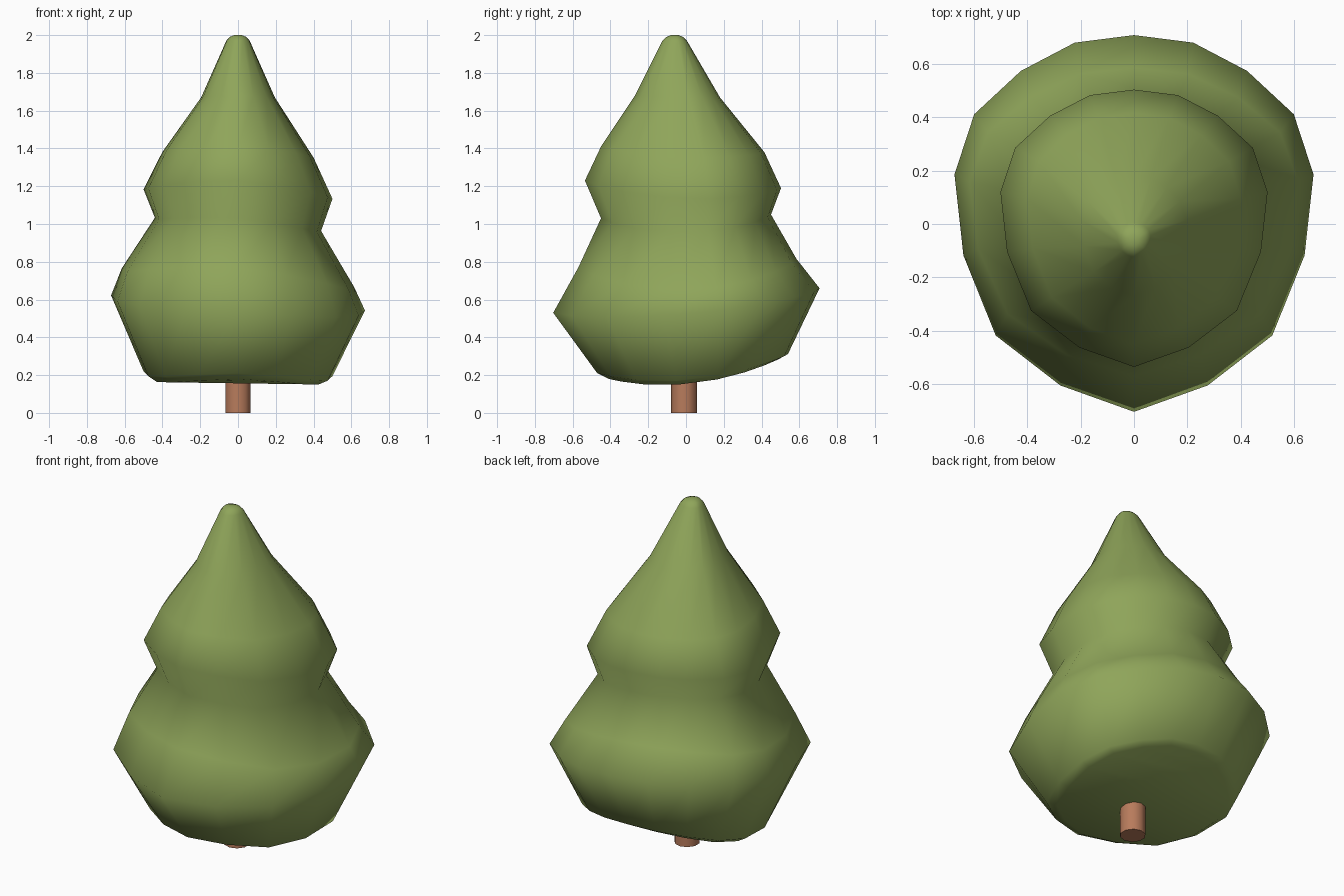
import bpy, bmesh, math

if "Cube" in bpy.data.objects:
    bpy.data.objects.remove(bpy.data.objects["Cube"])


def paint(obj, name, color):
    mat = bpy.data.materials.new(name)
    mat.diffuse_color = color
    mat.use_nodes = True
    mat.node_tree.nodes["Principled BSDF"].inputs["Base Color"].default_value = mat.diffuse_color
    obj.data.materials.append(mat)


# Right half of the 16-sided ring outline, front to back (unit size)
HALF = [(0, -1), (.41, -.86), (.77, -.595), (.95, -.17), (1, .26),
        (.89, .58), (.63, .81), (.33, .96), (0, 1)]
OUTLINE = HALF + [(-x, y) for x, y in HALF[-2:0:-1]]
N = len(OUTLINE)

# Rings: half width, front y, back y, then z at left, right, front, back
RINGS = [
    (.45, -.41, .50, .185, .172, .18, .29),
    (.50, -.47, .54, .215, .19, .21, .312),
    (.672, -.703, .707, .62, .54, .53, .66),
    (.615, -.57, .585, .76, .66, .77, .815),
    (.44, -.45, .45, 1.03, .96, 1.03, 1.05),
    (.50, -.535, .503, 1.18, 1.13, 1.23, 1.19),
    (.40, -.45, .415, 1.38, 1.35, 1.41, 1.38),
    (.195, -.27, .18, 1.67, 1.67, 1.68, 1.67),
    (.062, -.125, .005, 1.97, 1.97, 1.97, 1.97),
    (.045, -.105, -.015, 1.99, 1.99, 1.99, 1.99),
    (.02, -.08, -.04, 2.0, 2.0, 2.0, 2.0),
]

# Foliage: tilted, slightly sagging rings joined into one skin
bm = bmesh.new()
loops = []
for w, yf, yb, zl, zr, zf, zb in RINGS:
    slope = (zb - zf) / 2
    side = (zl + zr) / 2 - .26 * slope
    sag = (zb + zf) / 2 - side
    loops.append([bm.verts.new((u * w, (yf + yb) / 2 + v * (yb - yf) / 2,
                                side + slope * v + sag * v * v + u * (zr - zl) / 2))
                  for u, v in OUTLINE])
for a, b in zip(loops, loops[1:]):
    for i in range(N):
        j = (i + 1) % N
        bm.faces.new((a[i], a[j], b[j], b[i]))

# Underside as cross strips, top as a single cap
low = loops[0]
for i in range(N // 2):
    strip = [low[i], low[i + 1], low[N - i - 1], low[(N - i) % N]]
    bm.faces.new(list(dict.fromkeys(strip)))
bm.faces.new(loops[-1])
bmesh.ops.recalc_face_normals(bm, faces=bm.faces[:])
mesh = bpy.data.meshes.new("foliage")
bm.to_mesh(mesh)
bm.free()
foliage = bpy.data.objects.new("foliage", mesh)
bpy.context.collection.objects.link(foliage)
for p in mesh.polygons:
    p.use_smooth = True
paint(foliage, "leaf_green", (.275, .376, .102, 1))

# Trunk
bpy.ops.mesh.primitive_cylinder_add(vertices=10, radius=.069, depth=.24,
                                    location=(0, -.01, .12))
trunk = bpy.context.object
trunk.name = "trunk"
bpy.ops.object.shade_smooth_by_angle(angle=math.radians(50))
paint(trunk, "bark_brown", (.48, .2, .107, 1))
